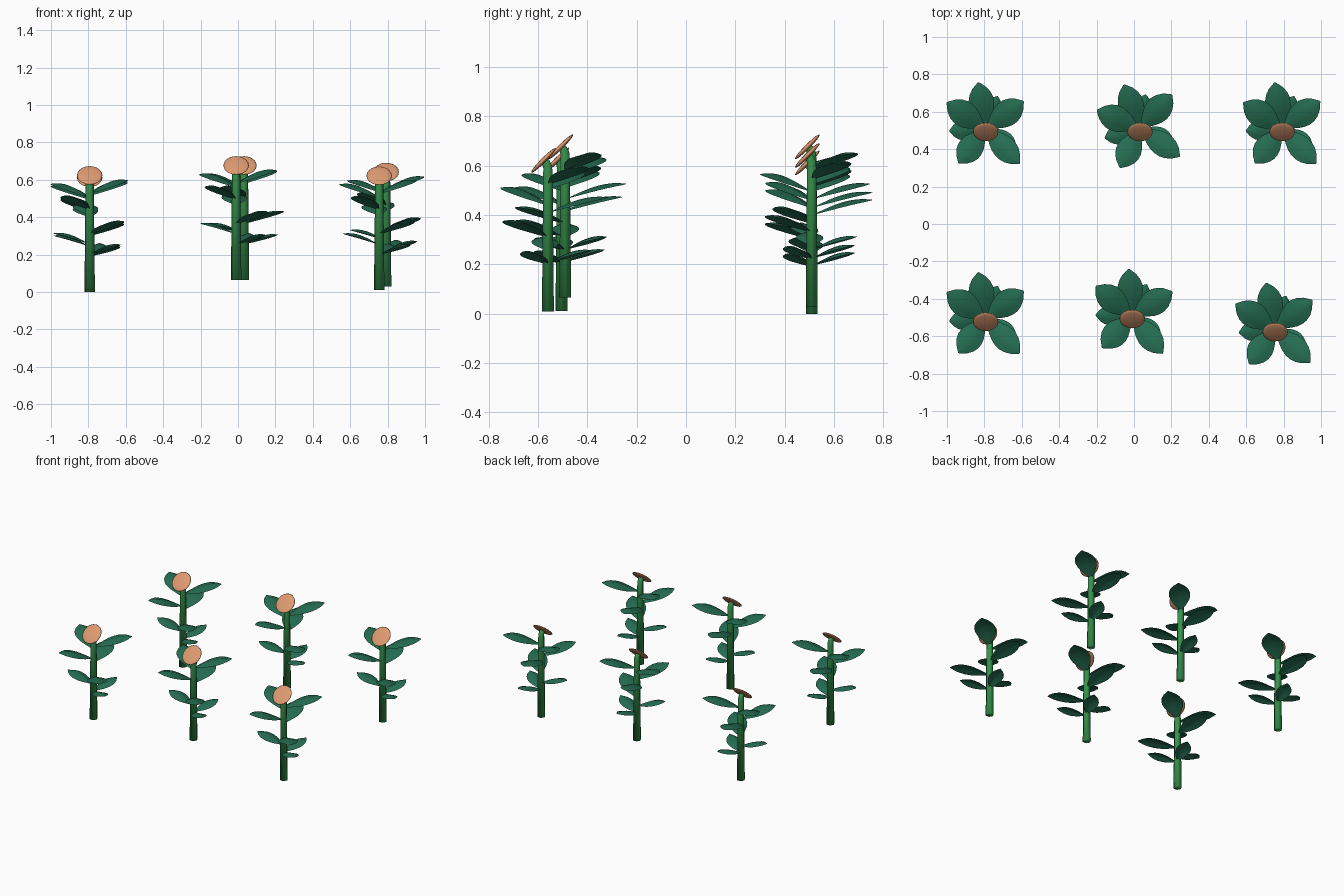
import bpy, bmesh, math
from mathutils import Matrix, Vector

if "Cube" in bpy.data.objects:
    bpy.data.objects.remove(bpy.data.objects["Cube"])


def material(name, rgb):
    m = bpy.data.materials.new(name)
    m.diffuse_color = (*rgb, 1)
    m.use_nodes = True
    m.node_tree.nodes["Principled BSDF"].inputs["Base Color"].default_value = m.diffuse_color
    return m


STEM = material("stem green", (0.038, 0.29, 0.075))
LEAF = material("leaf green", (0.018, 0.15, 0.083))
HEAD = material("flower orange", (0.72, 0.32, 0.16))


def add_object(name, bm, mat, loc):
    me = bpy.data.meshes.new(name)
    bmesh.ops.recalc_face_normals(bm, faces=bm.faces)
    bm.to_mesh(me)
    bm.free()
    me.materials.append(mat)
    ob = bpy.data.objects.new(name, me)
    ob.location = loc
    bpy.context.collection.objects.link(ob)
    return ob


def smooth(ob):
    for p in ob.data.polygons:
        p.use_smooth = True


# Six-sided tapering stem, nodding forward at the top
def build_stem(name, loc):
    path = [(0, 0, 0.028, 0), (0, 0.56, 0.022, 0), (-0.001, 0.585, 0.021, 15),
            (-0.007, 0.601, 0.02, 35), (-0.017, 0.612, 0.019, 45)]
    bm = bmesh.new()
    rings = []
    for y, z, r, tilt in path:
        rot = Matrix.Rotation(math.radians(tilt), 3, 'X')
        rings.append([bm.verts.new(Vector((0, y, z)) + rot @ Vector(
            (r * math.cos(i * math.pi / 3), r * math.sin(i * math.pi / 3), 0)))
            for i in range(6)])
    for a, b in zip(rings, rings[1:]):
        for i in range(6):
            j = (i + 1) % 6
            bm.faces.new((a[i], a[j], b[j], b[i]))
    bm.faces.new(rings[0][::-1])
    bm.faces.new(rings[-1])
    smooth(add_object(name, bm, STEM, loc))


# Arched oval leaves: angle, length, half width, tip height, rise
LEAVES = [(-33, 0.195, 0.05, 0.245, 0.05), (70, 0.185, 0.05, 0.25, 0.05),
          (184, 0.195, 0.055, 0.305, 0.055), (314, 0.26, 0.064, 0.37, 0.065),
          (99, 0.25, 0.068, 0.465, 0.06), (232, 0.235, 0.068, 0.505, 0.07),
          (146, 0.25, 0.07, 0.57, 0.07), (36, 0.25, 0.07, 0.59, 0.07)]
WIDTHS = [0.12, 0.42, 0.69, 0.89, 0.99, 0.98, 0.84, 0.55, 0.05]


def build_leaves(name, loc, turn):
    bm = bmesh.new()
    for ang, length, half, tip, rise in LEAVES:
        rot = Matrix.Rotation(math.radians(ang + turn), 3, 'Z')
        rows = []
        for k, w in enumerate(WIDTHS):
            t = k / (len(WIDTHS) - 1)
            z = tip - rise + rise * math.sin(t * math.pi * 0.6)
            # the sides droop slightly from the midrib
            rows.append([bm.verts.new(rot @ Vector(
                (0.012 + t * (length - 0.012), s * w * half,
                 z - 0.018 * w * abs(s)))) for s in (-1, -0.5, 0, 0.5, 1)])
        for a, b in zip(rows, rows[1:]):
            for i in range(4):
                bm.faces.new((a[i], b[i], b[i + 1], a[i + 1]))
    ob = add_object(name, bm, LEAF, loc)
    # keep the leaf tops facing up
    if sum(p.normal.z for p in ob.data.polygons) < 0:
        ob.data.flip_normals()
    smooth(ob)


# Flat lens-shaped flower head facing up and to the front
def build_head(name, loc):
    bm = bmesh.new()
    bmesh.ops.create_uvsphere(bm, u_segments=20, v_segments=10, radius=1)
    bmesh.ops.scale(bm, vec=(0.068, 0.070, 0.010), verts=bm.verts)
    bmesh.ops.rotate(bm, cent=(0, 0, 0), verts=bm.verts,
                     matrix=Matrix.Rotation(math.radians(45), 3, 'X'))
    bmesh.ops.translate(bm, vec=(0, -0.018, 0.612), verts=bm.verts)
    smooth(add_object(name, bm, HEAD, loc))


# Six plants: x, y, base height, turn
PLANTS = [(-0.793, 0.51, 0.0, 0), (0.032, 0.51, 0.065, 11), (0.792, 0.51, 0.03, 0),
          (-0.793, -0.505, 0.012, 0), (-0.01, -0.49, 0.065, -5), (0.755, -0.56, 0.01, 2)]
for n, (x, y, z, turn) in enumerate(PLANTS, 1):
    build_stem(f"stem_{n}", (x, y, z))
    build_leaves(f"leaves_{n}", (x, y, z), turn)
    build_head(f"flower_head_{n}", (x, y, z))
